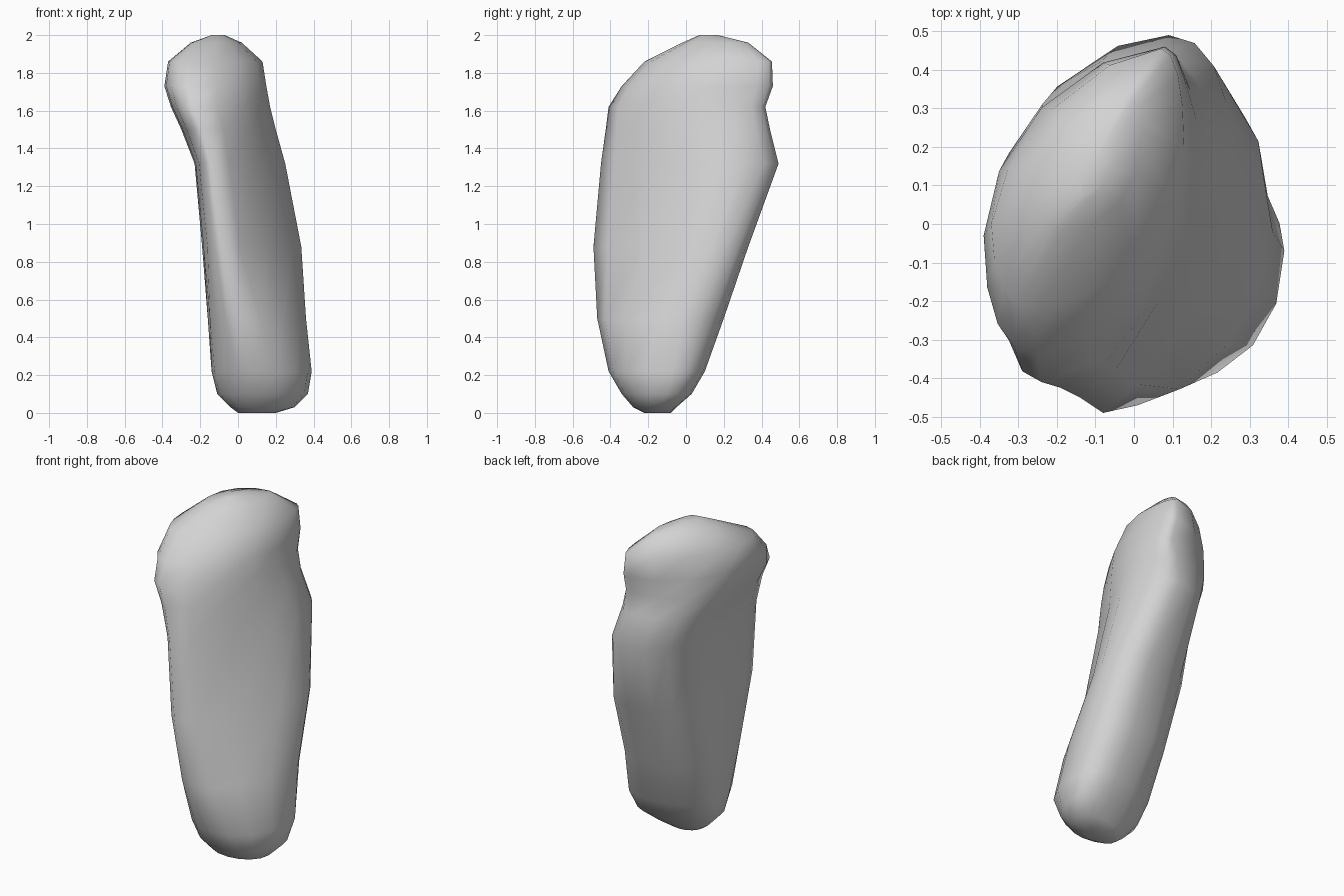
import bpy
import bmesh
import math

cube = bpy.data.objects.get("Cube")
if cube:
    bpy.data.objects.remove(cube, do_unlink=True)

STEPS = 4  # segments in each quarter of a cross-section

# Cross-sections from bottom to top: height, then the (x, y) points that reach
# farthest right, back, left and front, then the flatness of the back left
# and front right corners
SECTIONS = [
    (0.0, (0.2, -0.16), (0.1, -0.08), (0.0, -0.16), (0.1, -0.22), 1, 1),
    (0.03, (0.3, -0.14), (0.16, -0.05), (-0.04, -0.15), (0.13, -0.28), 1, 1),
    (0.1, (0.37, -0.1), (0.2, 0.03), (-0.11, -0.14), (0.12, -0.34), 1, 1),
    (0.22, (0.39, -0.07), (0.21, 0.1), (-0.14, -0.1), (0.1, -0.41), 0.95, 0.95),
    (0.5, (0.36, -0.02), (0.17, 0.2), (-0.16, -0.02), (0.01, -0.47), 0.8, 1.22),
    (0.88, (0.335, 0.13), (0.16, 0.33), (-0.19, 0.1), (-0.08, -0.49), 0.85, 1.6),
    (1.32, (0.25, 0.19), (0.09, 0.49), (-0.23, 0.09), (-0.14, -0.45), 0.92, 1.5),
    (1.5, (0.2, 0.17), (0.06, 0.445), (-0.3, 0.13), (-0.19, -0.425), 0.95, 1.3),
    (1.62, (0.17, 0.15), (0.08, 0.42), (-0.355, 0.01), (-0.24, -0.41), 0.9, 1.2),
    (1.73, (0.15, 0.14), (0.08, 0.46), (-0.39, -0.03), (-0.25, -0.34), 1.12, 1.1),
    (1.86, (0.13, 0.2), (0.07, 0.455), (-0.37, 0), (-0.25, -0.22), 1.25, 1.1),
    (1.96, (0.02, 0.23), (-0.02, 0.33), (-0.25, 0.08), (-0.19, -0.02), 1, 1),
    (2.0, (-0.07, 0.14), (-0.1, 0.17), (-0.14, 0.1), (-0.12, 0.07), 1, 1),
]


def quarter(start, end, start_is_side, power):
    """Curve from one extreme point to the next, leaving out the end."""
    cx, cy = (end[0], start[1]) if start_is_side else (start[0], end[1])
    points = []
    for i in range(STEPS):
        angle = math.pi / 2 * i / STEPS
        a, b = math.cos(angle) ** power, math.sin(angle) ** power
        points.append((cx + a * (start[0] - cx) + b * (end[0] - cx),
                       cy + a * (start[1] - cy) + b * (end[1] - cy)))
    return points


def add_ring(bm, z, right, back, left, front, back_flat, front_flat):
    """One lopsided oval, counter-clockwise from its right end."""
    outline = (quarter(right, back, True, 0.9) + quarter(back, left, False, back_flat)
               + quarter(left, front, True, 0.87) + quarter(front, right, False, front_flat))
    return [bm.verts.new((x, y, z)) for x, y in outline]


# Stone body: skin the sections together and close the ends
bm = bmesh.new()
rings = [add_ring(bm, *section) for section in SECTIONS]
for low, high in zip(rings, rings[1:]):
    for i in range(len(low)):
        j = (i + 1) % len(low)
        bm.faces.new((low[i], low[j], high[j], high[i]))
bm.faces.new(rings[0][::-1])
bm.faces.new(rings[-1])
bmesh.ops.recalc_face_normals(bm, faces=bm.faces)
for face in bm.faces:
    face.smooth = True

mesh = bpy.data.meshes.new("leaning_stone")
bm.to_mesh(mesh)
bm.free()
stone = bpy.data.objects.new("leaning_stone", mesh)
bpy.context.collection.objects.link(stone)

# Plain grey material
grey = bpy.data.materials.new("stone grey")
grey.use_nodes = True
colour = (0.65, 0.65, 0.65, 1.0)
grey.diffuse_color = colour
grey.node_tree.nodes["Principled BSDF"].inputs["Base Color"].default_value = colour
mesh.materials.append(grey)
